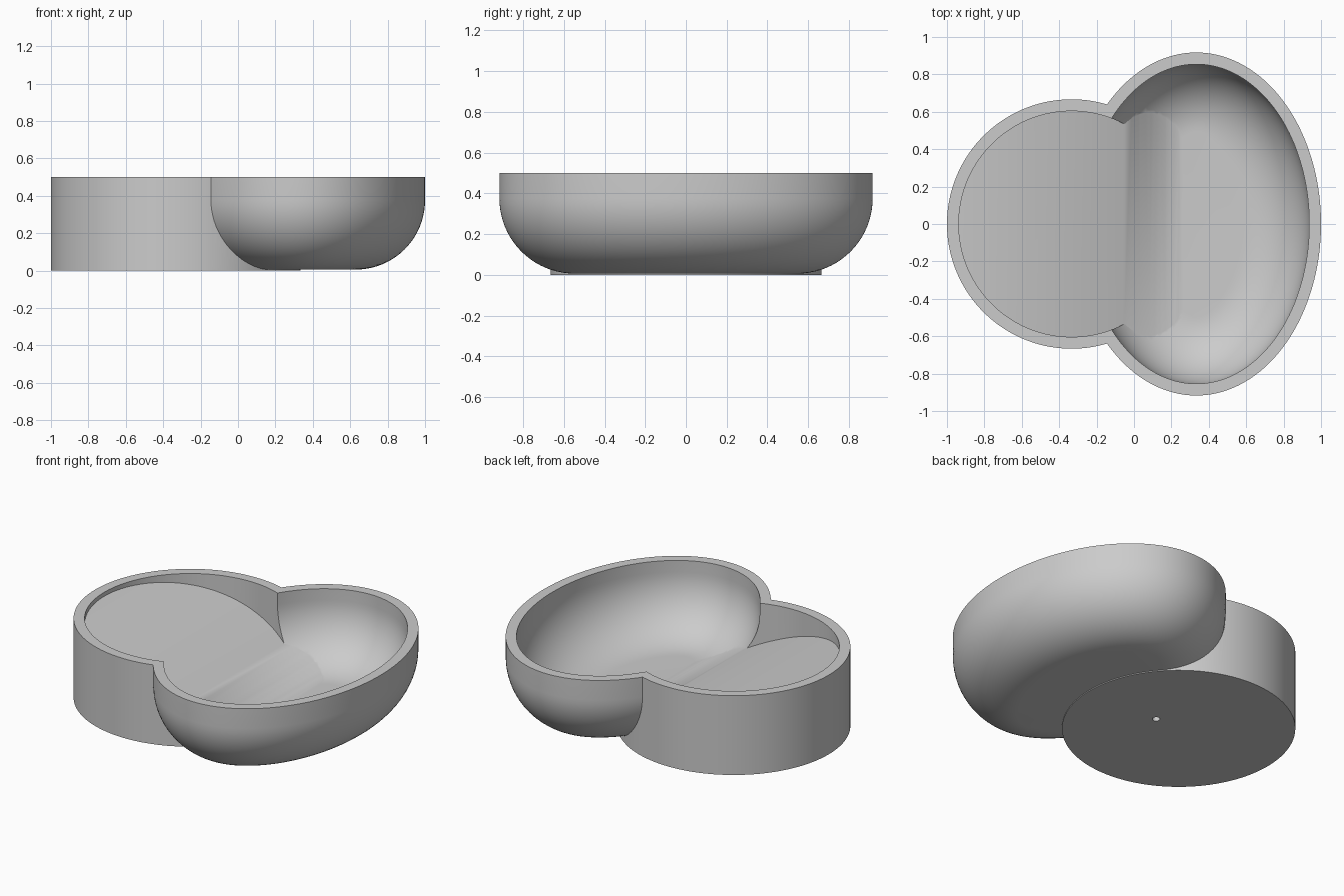
import bpy, bmesh, math
from mathutils import Vector

if "Cube" in bpy.data.objects:
    bpy.data.objects.remove(bpy.data.objects["Cube"])

SEG = 160
RIM = 0.5
WALL = 0.063
ROUND_X, BOWL_X = -1 / 3, 1 / 3


def make_object(name, rings):
    """Solid lofted through equal closed rings, capped at both ends."""
    bm = bmesh.new()
    loops = [[bm.verts.new(p) for p in ring] for ring in rings]
    for a, b in zip(loops, loops[1:]):
        for i in range(len(a)):
            j = (i + 1) % len(a)
            bm.faces.new((a[i], a[j], b[j], b[i]))
    bm.faces.new(loops[0])
    bm.faces.new(loops[-1])
    bmesh.ops.recalc_face_normals(bm, faces=bm.faces)
    mesh = bpy.data.meshes.new(name)
    bm.to_mesh(mesh)
    bm.free()
    obj = bpy.data.objects.new(name, mesh)
    bpy.context.collection.objects.link(obj)
    return obj


def oval(cx, a, b, inset, z):
    """Oval ring moved inward by a constant distance."""
    ring = []
    for i in range(SEG):
        t = math.tau * (i + 0.5) / SEG
        n = Vector((math.cos(t) / a, math.sin(t) / b)).normalized()
        ring.append((cx + a * math.cos(t) - n.x * inset, b * math.sin(t) - n.y * inset, z))
    return ring


def drum(name, cx, r, z0, z1):
    return make_object(name, [oval(cx, r, r, 0, z) for z in (z0, z1)])


def bowl(name, a, b, fillet, base, top, steps=20):
    """Oval basin with a rounded lower edge."""
    rings = []
    for k in range(steps + 1):
        t = math.pi / 2 * k / steps
        rings.append(oval(BOWL_X, a, b, fillet * (1 - math.sin(t)),
                          base + fillet * (1 - math.cos(t))))
    rings.append(oval(BOWL_X, a, b, 0, top))
    return make_object(name, rings)


def combine(target, tool, operation):
    tool.hide_render = True
    mod = target.modifiers.new(operation, "BOOLEAN")
    mod.operation, mod.object, mod.solver = operation, tool, "EXACT"
    bpy.context.view_layer.objects.active = target
    bpy.ops.object.modifier_apply(modifier=mod.name)
    bpy.data.objects.remove(tool)


# Outer shell: round drum joined with a rounded oval basin
basin = drum("double_basin", ROUND_X, 2 / 3, 0, RIM)
combine(basin, bowl("basin_outside", 2 / 3, 0.917, 0.37, 0.006, RIM), "UNION")

# Cavity: both insides joined, less the sloping floor
cavity = drum("cavity", ROUND_X, 2 / 3 - WALL, 0.1, RIM + 0.2)
combine(cavity, bowl("basin_inside", 2 / 3 - WALL, 0.917 - WALL, 0.36, 0.068, RIM + 0.2), "UNION")

# Ramp profile: gently convex slope easing into the basin floor
slope = []
for i in range(25):
    x = -1.05 + 1.13 * i / 24
    u = x + 0.94
    slope.append((x, 0.475 - 0.12 * u - 0.2 * u * u))
slope += [(0.11, 0.127), (0.14, 0.111), (0.17, 0.096), (0.20, 0.083), (0.24, 0.070), (0.30, 0.058)]
profile = slope + [(0.30, -0.1), (-1.05, -0.1)]
ramp = make_object("ramp", [[(x, y, z) for x, z in profile] for y in (-1, 1)])
combine(cavity, ramp, "DIFFERENCE")
combine(basin, cavity, "DIFFERENCE")

# Small blind hole underneath
combine(basin, drum("vent_hole", -0.165, 0.022, -0.1, 0.06), "DIFFERENCE")

# Plain grey material
grey = bpy.data.materials.new("plain_grey")
grey.use_nodes = True
colour = (0.6, 0.6, 0.6, 1)
grey.diffuse_color = colour
grey.node_tree.nodes["Principled BSDF"].inputs["Base Color"].default_value = colour
basin.data.materials.clear()
basin.data.materials.append(grey)
for face in basin.data.polygons:
    face.material_index = 0

# Smooth surfaces with crisp rims
bpy.ops.object.select_all(action="DESELECT")
basin.select_set(True)
bpy.context.view_layer.objects.active = basin
bpy.ops.object.shade_smooth_by_angle(angle=math.radians(30))
